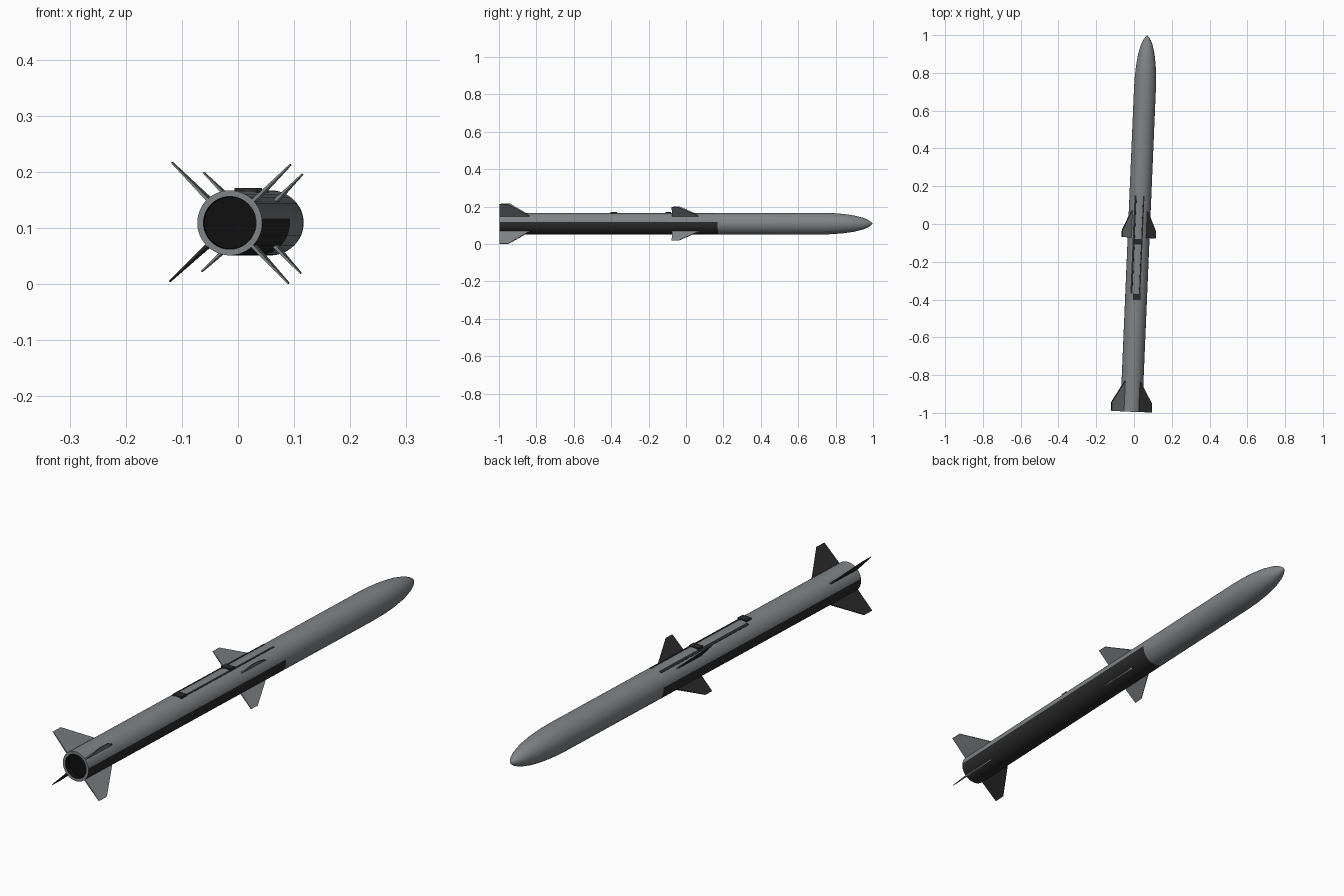
import bpy, bmesh, math
from mathutils import Matrix, Vector

if "Cube" in bpy.data.objects:
    bpy.data.objects.remove(bpy.data.objects["Cube"])

PLACE = Matrix.Translation((0.0275, 0, 0.109)) @ Matrix.Rotation(math.radians(-2.43), 4, 'Z')


def colour(name, rgb):
    m = bpy.data.materials.new(name)
    m.diffuse_color = (*rgb, 1)
    m.use_nodes = True
    m.node_tree.nodes["Principled BSDF"].inputs["Base Color"].default_value = m.diffuse_color
    return m


GREY = colour("body grey", (0.215, 0.23, 0.238))
DARK = colour("dark grey", (0.023, 0.023, 0.023))
BLACK = colour("nozzle black", (0.005, 0.005, 0.005))


def finish(name, bm, mats, smooth=False, recalc=True):
    if recalc:
        bmesh.ops.recalc_face_normals(bm, faces=bm.faces)
    bm.transform(PLACE)
    me = bpy.data.meshes.new(name)
    bm.to_mesh(me)
    bm.free()
    for m in mats:
        me.materials.append(m)
    ob = bpy.data.objects.new(name, me)
    bpy.context.collection.objects.link(ob)
    if smooth:
        bpy.ops.object.select_all(action='DESELECT')
        ob.select_set(True)
        bpy.context.view_layer.objects.active = ob
        bpy.ops.object.shade_smooth_by_angle(angle=math.radians(35))
    return ob


# Body: lathed around y, from the nozzle floor out to the nose tip
profile = [(-0.975, 0.0), (-0.975, 0.046), (-0.995, 0.047), (-0.995, 0.058),
           (0.172, 0.058), (0.72, 0.058), (0.78, 0.0565), (0.84, 0.052),
           (0.90, 0.0435), (0.95, 0.031), (0.975, 0.020), (0.99, 0.010), (1.0, 0.0)]
SEG = 48
SPLIT = math.radians(7.5)  # one seam of the dark belly
bm = bmesh.new()
rings = []
for y, r in profile:
    if r == 0:
        rings.append([bm.verts.new((0, y, 0))] * SEG)
    else:
        rings.append([bm.verts.new((r * math.cos(SPLIT + i * math.tau / SEG), y,
                                    r * math.sin(SPLIT + i * math.tau / SEG)))
                      for i in range(SEG)])
for k in range(len(rings) - 1):
    a, b = rings[k], rings[k + 1]
    for i in range(SEG):
        j = (i + 1) % SEG
        vs = list(dict.fromkeys((a[i], a[j], b[j], b[i])))
        f = bm.faces.new(vs)
        if k < 2:
            f.material_index = 2
        elif k == 3 and f.calc_center_median().z < 0.0073:
            f.material_index = 1
finish("missile_body", bm, [GREY, DARK, BLACK], smooth=True)


# Fins: tapered blades, darker on the side that faces -x
def fin(name, angle, outline, all_dark=False):
    a = math.radians(angle)
    d = Vector((math.cos(a), 0, math.sin(a)))
    n = Vector((-math.sin(a), 0, math.cos(a)))
    bm = bmesh.new()
    sides = []
    for s in (-1, 1):
        sides.append([bm.verts.new(d * r + n * (s * t) + Vector((0, y, 0)))
                      for r, y, t in outline])
    bm.faces.new(sides[0])
    bm.faces.new(sides[1])
    for i in range(4):
        j = (i + 1) % 4
        bm.faces.new((sides[0][i], sides[0][j], sides[1][j], sides[1][i]))
    bmesh.ops.recalc_face_normals(bm, faces=bm.faces)
    for f in bm.faces:
        f.material_index = 1 if all_dark or f.normal.x < -0.3 else 0
    finish(name, bm, [GREY, DARK])


REAR = [(0.05, -0.995, 0.003), (0.05, -0.825, 0.003),
        (0.150, -0.948, 0.0012), (0.150, -0.994, 0.0012)]
MID = [(0.05, -0.073, 0.003), (0.05, 0.085, 0.003),
       (0.125, -0.035, 0.0012), (0.125, -0.073, 0.0012)]
for i, where in enumerate(("upper_right", "upper_left", "lower_left", "lower_right")):
    fin("rear_fin_" + where, 44 + 90 * i, REAR, all_dark=(i == 2))
    fin("middle_fin_" + where, 44 + 90 * i, MID)


# Top fittings: two hanger lugs and two thin strips along the back
def block(name, x, y0, y1, w, z0, z1, tilt=0):
    bm = bmesh.new()
    bmesh.ops.create_cube(bm, size=1)
    bm.transform(Matrix.Rotation(math.radians(tilt), 4, 'Y')
                 @ Matrix.Translation((x, (y0 + y1) / 2, (z0 + z1) / 2))
                 @ Matrix.Diagonal((w, y1 - y0, z1 - z0, 1)))
    finish(name, bm, [DARK])


block("front_lug", -0.002, -0.108, -0.08, 0.042, 0.052, 0.062)
block("rear_lug", 0.003, -0.402, -0.370, 0.040, 0.052, 0.062)
block("left_strip", 0, -0.37, 0.15, 0.011, 0.055, 0.0592, tilt=-26)
block("right_strip", 0, -0.40, 0.15, 0.007, 0.055, 0.0592, tilt=18)
